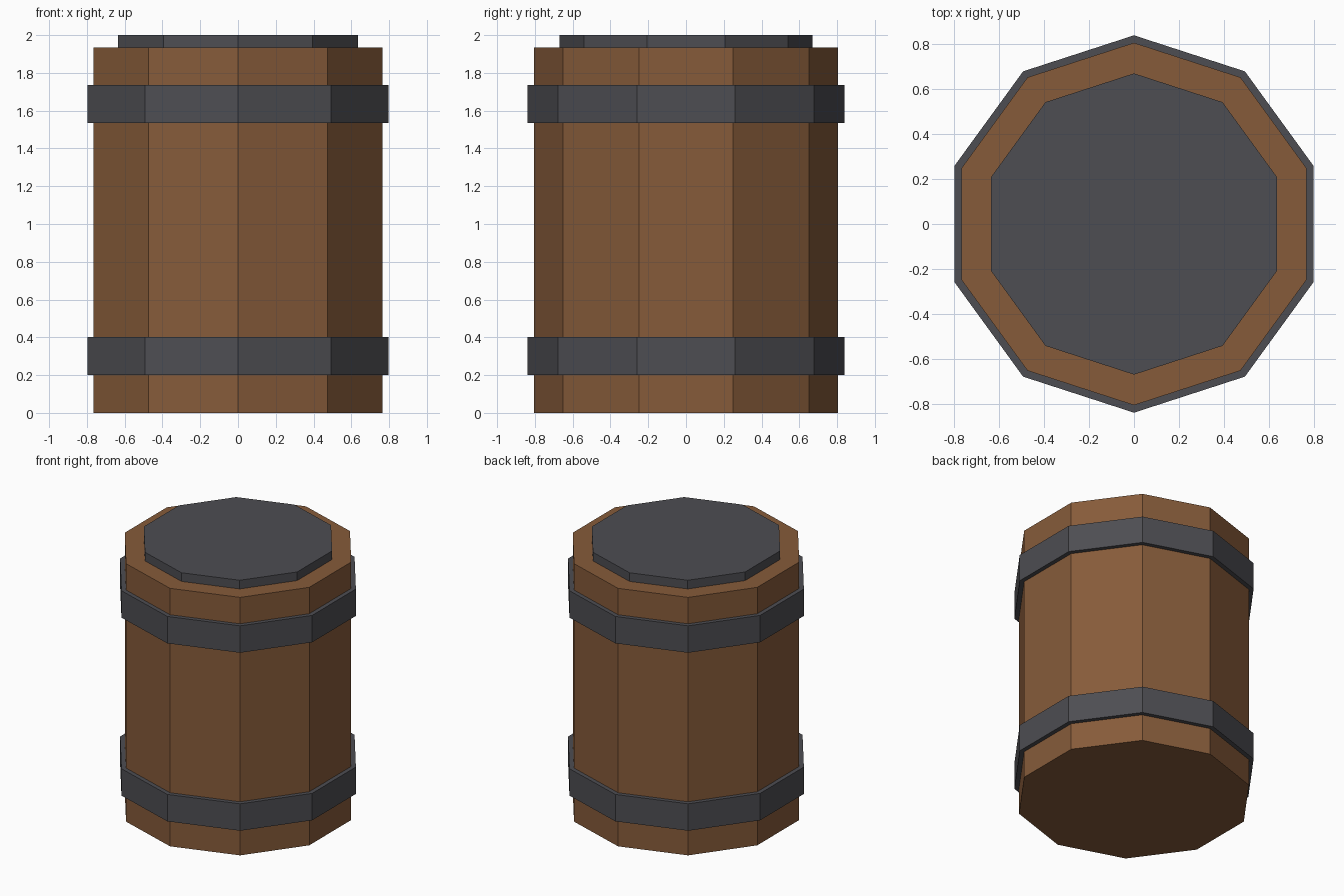
import bpy
import bmesh
from math import sin, cos, tau

if "Cube" in bpy.data.objects:
    bpy.data.objects.remove(bpy.data.objects["Cube"])

SIDES = 10


def material(name, color):
    mat = bpy.data.materials.new(name)
    mat.diffuse_color = color
    mat.use_nodes = True
    mat.node_tree.nodes["Principled BSDF"].inputs["Base Color"].default_value = mat.diffuse_color
    return mat


wood = material("wood", (0.24, 0.105, 0.042, 1))
iron = material("iron", (0.075, 0.075, 0.085, 1))


def lathe(name, profile, mat):
    """Revolve a closed (radius, z) profile in ten flat sides, a corner on +y."""
    bm = bmesh.new()
    rings = [[bm.verts.new((r * sin(tau * i / SIDES), r * cos(tau * i / SIDES), z))
              for i in range(SIDES)] for r, z in profile]
    solid = len(profile) == 2
    pairs = [(0, 1)] if solid else [(k, (k + 1) % len(profile)) for k in range(len(profile))]
    for a, b in pairs:
        for i in range(SIDES):
            j = (i + 1) % SIDES
            bm.faces.new((rings[a][i], rings[a][j], rings[b][j], rings[b][i]))
    if solid:
        bm.faces.new(rings[0])
        bm.faces.new(rings[1])
    bmesh.ops.recalc_face_normals(bm, faces=bm.faces)
    mesh = bpy.data.meshes.new(name)
    bm.to_mesh(mesh)
    bm.free()
    mesh.materials.append(mat)
    obj = bpy.data.objects.new(name, mesh)
    bpy.context.collection.objects.link(obj)


# Wooden body
BODY_R, BODY_TOP = 0.805, 1.935
lathe("barrel_body", [(BODY_R, 0), (BODY_R, BODY_TOP)], wood)

# Iron hoops wrapped around the body
for name, low, high in (("lower_hoop", 0.2, 0.402), ("upper_hoop", 1.535, 1.737)):
    inner, outer = BODY_R - 0.01, 0.838
    lathe(name, [(inner, low), (outer, low), (outer, high), (inner, high)], iron)

# Lid resting on top
lathe("lid", [(0.669, BODY_TOP - 0.01), (0.669, 2.0)], iron)
